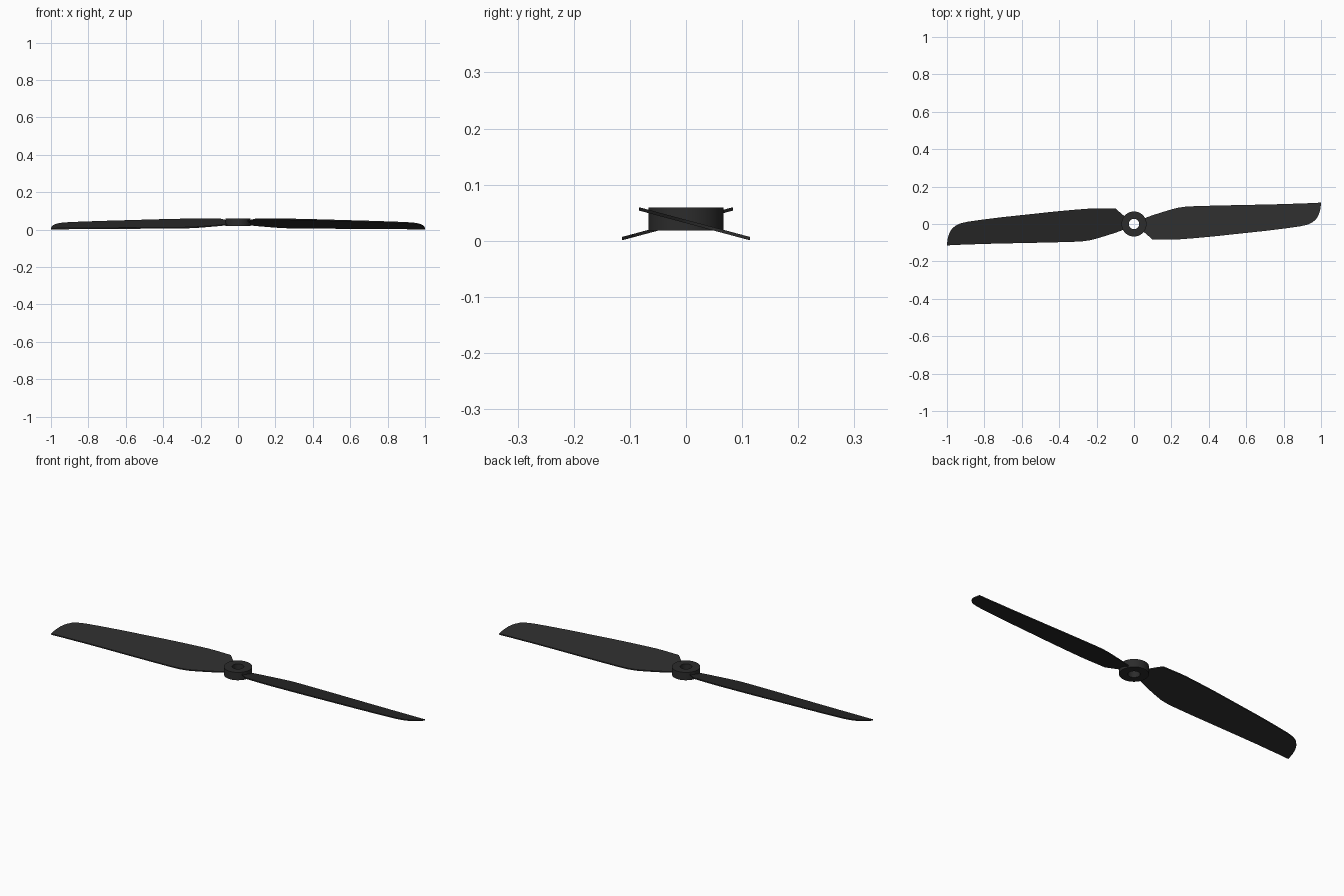
import bpy, bmesh, math
from mathutils import Matrix

if "Cube" in bpy.data.objects:
    bpy.data.objects.remove(bpy.data.objects["Cube"])

black = bpy.data.materials.new("black_plastic")
black.diffuse_color = (0.025, 0.025, 0.025, 1)
black.use_nodes = True
black.node_tree.nodes["Principled BSDF"].inputs["Base Color"].default_value = black.diffuse_color


def make_object(name, bm):
    bmesh.ops.recalc_face_normals(bm, faces=bm.faces)
    mesh = bpy.data.meshes.new(name)
    bm.to_mesh(mesh)
    bm.free()
    obj = bpy.data.objects.new(name, mesh)
    bpy.context.collection.objects.link(obj)
    mesh.materials.append(black)
    bpy.ops.object.select_all(action='DESELECT')
    obj.select_set(True)
    bpy.context.view_layer.objects.active = obj
    bpy.ops.object.shade_smooth_by_angle(angle=math.radians(30))
    return obj


# Hub: square section spun into a ring with a through bore
def hub(outer, bore, z0, z1, sides=48):
    bm = bmesh.new()
    rings = []
    for i in range(sides):
        a = 2 * math.pi * i / sides
        rings.append([bm.verts.new((r * math.cos(a), r * math.sin(a), z))
                      for r, z in ((bore, z0), (outer, z0), (outer, z1), (bore, z1))])
    for i in range(sides):
        p, q = rings[i], rings[(i + 1) % sides]
        for k in range(4):
            n = (k + 1) % 4
            bm.faces.new((p[k], q[k], q[n], p[n]))
    return make_object("hub", bm)


# Blade stations: x, trailing edge y, leading edge y
STATIONS = [
    (0.045, -0.036, 0.026), (0.075, -0.062, 0.038), (0.10, -0.084, 0.047),
    (0.15, -0.084, 0.063), (0.19, -0.084, 0.075), (0.23, -0.083, 0.086),
    (0.27, -0.080, 0.092), (0.32, -0.076, 0.095), (0.42, -0.067, 0.098),
    (0.55, -0.053, 0.101), (0.70, -0.037, 0.104), (0.82, -0.022, 0.107),
    (0.89, -0.012, 0.110), (0.93, -0.003, 0.111), (0.955, 0.009, 0.112),
    (0.975, 0.028, 0.113), (0.988, 0.050, 0.114), (0.996, 0.078, 0.114),
    (1.0, 0.108, 0.114),
]


# Blade: thin plate pitched along its chord, turned around the hub
def blade(name, turn, slope=-0.268, mid=0.0345, thick=0.006):
    bm = bmesh.new()
    rows = []
    for x, lo, hi in STATIONS:
        rows.append([bm.verts.new((x, y, mid + slope * y + s * thick / 2))
                     for y, s in ((lo, -1), (hi, -1), (hi, 1), (lo, 1))])
    for p, q in zip(rows, rows[1:]):
        for k in range(4):
            n = (k + 1) % 4
            bm.faces.new((p[k], q[k], q[n], p[n]))
    bm.faces.new(rows[0])
    bm.faces.new(rows[-1])
    bmesh.ops.transform(bm, matrix=Matrix.Rotation(turn, 4, 'Z'), verts=bm.verts)
    return make_object(name, bm)


hub(0.067, 0.028, 0.018, 0.059)
blade("right_blade", 0)
blade("left_blade", math.pi)
